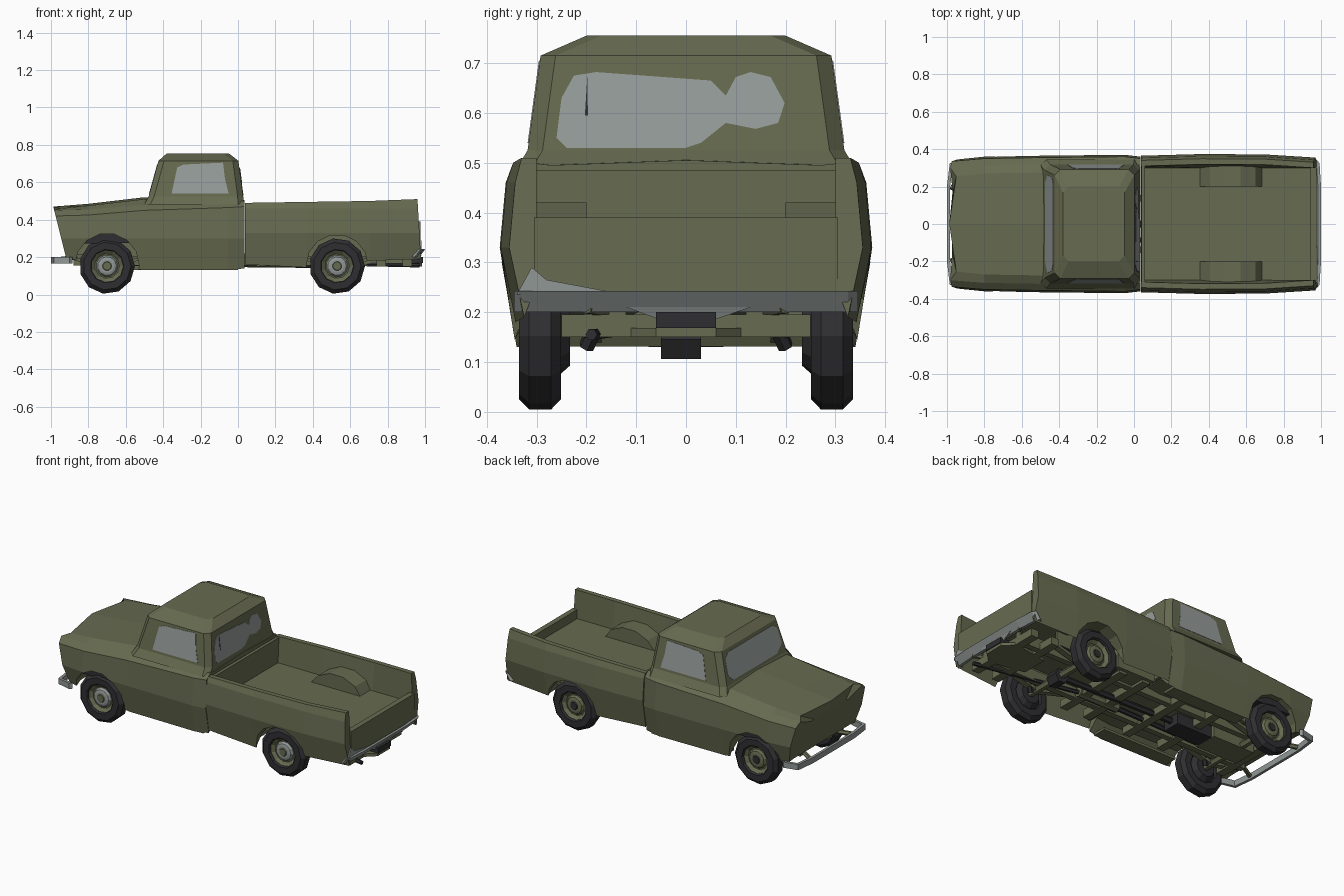
import bpy, bmesh, math
from mathutils import Vector

cube = bpy.data.objects.get("Cube")
if cube:
    bpy.data.objects.remove(cube, do_unlink=True)


def material(name, r, g, b):
    m = bpy.data.materials.new(name)
    m.use_nodes = True
    m.diffuse_color = (r, g, b, 1)
    bsdf = next(n for n in m.node_tree.nodes if n.type == 'BSDF_PRINCIPLED')
    bsdf.inputs["Base Color"].default_value = (r, g, b, 1)
    bsdf.inputs["Roughness"].default_value = 0.7
    return m


OLIVE = material("olive paint", 0.135, 0.146, 0.08)
GLASS = material("grey glass", 0.305, 0.34, 0.33)
STEEL = material("bumper steel", 0.28, 0.31, 0.297)
BLACK = material("black rubber", 0.028, 0.027, 0.03)


def loft(name, rings, mat, closed=False):
    """Skin matching rings of points; cap the ends unless closed."""
    bm = bmesh.new()
    rows = [[bm.verts.new(p) for p in ring] for ring in rings]
    n = len(rows[0])
    pairs = list(zip(rows, rows[1:])) + ([(rows[-1], rows[0])] if closed else [])
    for a, b in pairs:
        for i in range(n):
            j = (i + 1) % n
            bm.faces.new((a[i], a[j], b[j], b[i]))
    if not closed:
        bm.faces.new(rows[0])
        bm.faces.new(rows[-1])
    bmesh.ops.recalc_face_normals(bm, faces=bm.faces)
    mesh = bpy.data.meshes.new(name)
    bm.to_mesh(mesh)
    bm.free()
    mesh.materials.append(mat)
    ob = bpy.data.objects.new(name, mesh)
    bpy.context.scene.collection.objects.link(ob)
    return ob


def prism_y(name, xz, y0, y1, mat):
    return loft(name, [[(x, y, z) for x, z in xz] for y in (y0, y1)], mat)


def prism_z(name, xy, z0, z1, mat):
    return loft(name, [[(x, y, z) for x, y in xy] for z in (z0, z1)], mat)


def box(name, x0, x1, y0, y1, z0, z1, mat):
    return prism_z(name, [(x0, y0), (x1, y0), (x1, y1), (x0, y1)], z0, z1, mat)


def arc(cx, cz, r, n, start=0, sweep=2 * math.pi):
    return [(cx + r * math.cos(start + sweep * i / n),
             cz + r * math.sin(start + sweep * i / n)) for i in range(n)]


def rod(name, a, b, r, mat, sides=6):
    a, b = Vector(a), Vector(b)
    q = (b - a).to_track_quat('Z', 'Y')
    circle = [q @ Vector((u, v, 0)) for u, v in arc(0, 0, r, sides)]
    return loft(name, [[p + c for c in circle] for p in (a, b)], mat)


def mirrored(half):
    return half + [(-y, z) for y, z in reversed(half[1:-1])]


def cut_arch(ob, cx, r):
    """Cut a wheel arch into both sides of a body."""
    for s in (1, -1):
        cutter = prism_y("arch_cutter", arc(cx, 0.155, r, 14), s * 0.2, s * 0.45, OLIVE)
        cutter.hide_render = True
        mod = ob.modifiers.new("arch", 'BOOLEAN')
        mod.operation = 'DIFFERENCE'
        mod.solver = 'EXACT'
        mod.object = cutter
        bpy.context.view_layer.objects.active = ob
        bpy.ops.object.modifier_apply(modifier=mod.name)
        bpy.data.objects.remove(cutter, do_unlink=True)


FRONT_X, REAR_X = -0.70, 0.53

# Hood, fenders and doors: x, sill, floor, half width, fender top, hood top, lean
rings = []
for x, b, floor, w, f, h, lean in [(-0.92, 0.195, 0.2, 0.345, 0.45, 0.47, -0.25),
                                   (-0.80, 0.17, 0.22, 0.36, 0.455, 0.485, 0),
                                   (-0.50, 0.13, 0.2, 0.365, 0.48, 0.52, 0),
                                   (-0.05, 0.13, 0.19, 0.37, 0.495, 0.51, 0),
                                   (0.034, 0.14, 0.2, 0.36, 0.5, 0.505, 0)]:
    half = [(0, floor), (0.27, floor), (w - 0.03, b), (w, 0.3),
            (w - 0.01, f - 0.03), (w - 0.045, f), (w - 0.09, h - 0.01), (0, h)]
    ring = [(x + lean * (z - 0.2), y, z) for y, z in mirrored(half)]
    if lean:
        # Flat nose panel, then a rim notched beside each headlight corner
        rings.append([(x + lean * (z - 0.2), y, z) for y, z in
                      [(y * 0.6, 0.33 + (z - 0.33) * 0.6) for y, z in mirrored(half)]])
        ring = [(px + (0.035 if abs(py) == w - 0.09 else 0), py, pz) for px, py, pz in ring]
    rings.append(ring)
front_body = loft("front_body", rings, OLIVE)
cut_arch(front_body, FRONT_X, 0.172)

# Cab above the belt line: z, front x, back x, half width
CAB = [(0.48, -0.5, 0.03, 0.345), (0.525, -0.478, 0.028, 0.318),
       (0.715, -0.425, 0.002, 0.292), (0.755, -0.38, -0.05, 0.2)]
rings = []
for z, x0, x1, w in CAB:
    c = 0.03
    rings.append([(x0 + c, -w, z), (x1 - c, -w, z), (x1, c - w, z), (x1, w - c, z),
                  (x1 - c, w, z), (x0 + c, w, z), (x0, w - c, z), (x0, c - w, z)])
loft("cab", rings, OLIVE)


def pane(name, side, outline, mat=GLASS, proud=0.002):
    """Thin plate lying on one face of the cab; outline is (along, z)."""
    out = {'front': (-1, 0), 'back': (1, 0), 'left': (0, 1), 'right': (0, -1)}[side]
    rings = []
    for off in (-0.003, proud):
        ring = []
        for u, z in outline:
            t = (z - CAB[1][0]) / (CAB[2][0] - CAB[1][0])
            x0, x1, w = (CAB[1][k] + t * (CAB[2][k] - CAB[1][k]) for k in (1, 2, 3))
            x, y = {'front': (x0, u), 'back': (x1, u), 'left': (u, w), 'right': (u, -w)}[side]
            ring.append((x + out[0] * off, y + out[1] * off, z))
        rings.append(ring)
    loft(name, rings, mat)


SIDE_GLASS = [(-0.355, 0.54), (-0.325, 0.68), (-0.29, 0.695), (-0.08, 0.705),
              (-0.07, 0.62), (-0.05, 0.54)]
pane("left_window", 'left', SIDE_GLASS)
pane("right_window", 'right', SIDE_GLASS)
pane("windshield", 'front', [(-0.2, 0.54), (0.22, 0.54), (0.26, 0.58), (0.25, 0.67),
                             (0.21, 0.695), (-0.21, 0.695), (-0.25, 0.67), (-0.26, 0.58)])
pane("rear_window", 'back', [(-0.26, 0.55), (-0.25, 0.63), (-0.225, 0.675), (-0.18, 0.682),
                             (0.05, 0.665), (0.08, 0.635), (0.1, 0.672), (0.13, 0.682),
                             (0.17, 0.672), (0.198, 0.62), (0.185, 0.58), (0.14, 0.568),
                             (0.08, 0.58), (0.03, 0.54), (0, 0.53), (-0.24, 0.53)])
pane("rear_window_bar", 'back', [(-0.203, 0.595), (-0.197, 0.595), (-0.198, 0.675)], BLACK, 0.004)

# Cargo bed: x, lower edge, top edge, half width, lean
rings = []
for x, b, t, w, lean in [(0.037, 0.16, 0.49, 0.365, 0), (0.36, 0.145, 0.495, 0.374, 0),
                         (0.70, 0.18, 0.5, 0.372, 0), (0.978, 0.19, 0.51, 0.355, -0.06)]:
    half = [(0, 0.28), (0.29, 0.28), (w - 0.03, b), (w, 0.33), (w - 0.012, 0.46),
            (w - 0.025, t), (w - 0.055, t), (0.3, 0.335), (0, 0.335)]
    rings.append([(x + lean * (z - 0.2), y, z) for y, z in mirrored(half)])
bed = loft("cargo_bed", rings, OLIVE)
cut_arch(bed, REAR_X, 0.165)
box("bed_front_wall", 0.04, 0.06, -0.32, 0.32, 0.2, 0.485, OLIVE)
box("tailgate", 0.945, 0.977, -0.305, 0.305, 0.225, 0.39, OLIVE)

# Wheels, arch liners and bed wheel wells
TYRE = [(0.085, -0.035), (0.09, -0.042), (0.128, -0.042), (0.149, -0.022),
        (0.149, 0.022), (0.128, 0.042), (0.09, 0.042), (0.085, 0.035)]
for s, side, cap in ((1, "left", OLIVE), (-1, "right", STEEL)):
    for cx, end in ((FRONT_X, "front"), (REAR_X, "rear")):
        tag, yc = f"{end}_{side}", s * 0.293

        def lathe(name, profile, mat, closed=False):
            loft(name, [[(x, yc + s * y, z) for x, z in arc(cx, 0.152, r, 11)]
                        for r, y in profile], mat, closed)
        lathe("tyre_" + tag, TYRE, BLACK, True)
        lathe("rim_" + tag, [(0.088, -0.02), (0.088, 0.03), (0.066, 0.012)], OLIVE)
        lathe("hub_cap_" + tag, [(0.06, 0.01), (0.05, 0.026), (0.036, 0.03)], cap)
        lathe("hub_centre_" + tag, [(0.026, 0.028), (0.022, 0.035)], BLACK if s > 0 else OLIVE)
        lathe("brake_drum_" + tag, [(0.06, -0.06), (0.087, -0.03), (0.087, -0.015)], BLACK)
    prism_y("arch_liner_" + side, arc(FRONT_X, 0.162, 0.166, 8, 0.75, 1.9),
            s * 0.24, s * 0.325, BLACK)
    prism_y("wheel_well_" + side, [(0.345, 0.325), (0.4, 0.385), (0.48, 0.42), (0.57, 0.42),
                                   (0.65, 0.385), (0.69, 0.325)], s * 0.2, s * 0.31, OLIVE)
    box("wheel_housing_" + side, 0.35, 0.71, s * 0.19, s * 0.2, 0.2, 0.33, OLIVE)

    # Chassis rails, suspension and struts
    box("chassis_rail_" + side, -0.88, 0.93, s * 0.12, s * 0.155, 0.155, 0.22, OLIVE)
    for cx, end in ((FRONT_X, "front"), (REAR_X, "rear")):
        prism_y(f"leaf_spring_{end}_{side}", [(cx - 0.2, 0.19), (cx, 0.135), (cx + 0.2, 0.19),
                                              (cx + 0.2, 0.205), (cx, 0.155), (cx - 0.2, 0.205)],
                s * 0.17, s * 0.205, OLIVE)
        rod(f"damper_{end}_{side}", (cx + 0.03, s * 0.2, 0.13), (cx + 0.1, s * 0.14, 0.26), 0.016, BLACK)
    box("running_board_" + side, -0.5, 0.0, s * 0.25, s * 0.335, 0.13, 0.145, OLIVE)
    rod("bumper_bracket_" + side, (0.86, s * 0.14, 0.2), (0.97, s * 0.2, 0.21), 0.014, OLIVE)
    rod("front_bracket_" + side, (-0.86, s * 0.14, 0.2), (-0.98, s * 0.2, 0.185), 0.014, OLIVE)

# Driveline and underbody
for cx, end in ((FRONT_X, "front"), (REAR_X, "rear")):
    rod("axle_" + end, (cx, -0.27, 0.15), (cx, 0.27, 0.15), 0.022, OLIVE)
prism_y("differential", arc(REAR_X, 0.145, 0.045, 6), -0.05, 0.03, BLACK)
rod("drive_shaft", (-0.28, 0, 0.17), (0.5, 0, 0.155), 0.018, BLACK)
box("engine_sump", -0.78, -0.5, -0.075, 0.075, 0.13, 0.26, OLIVE)
box("gearbox", -0.5, -0.26, -0.055, 0.055, 0.13, 0.24, BLACK)
for x in (-0.84, -0.42, -0.18, 0.1, 0.26, 0.74, 0.88):
    box("cross_member", x, x + 0.05, -0.25, 0.25, 0.15, 0.195, OLIVE)
rod("exhaust_pipe", (-0.6, -0.09, 0.165), (0.05, -0.085, 0.17), 0.014, BLACK)
rod("muffler", (0.05, -0.085, 0.175), (0.32, -0.085, 0.175), 0.03, OLIVE, 8)
rod("tail_pipe", (0.32, -0.085, 0.17), (0.97, -0.19, 0.155), 0.012, BLACK)
box("fuel_tank", 0.08, 0.34, 0.16, 0.27, 0.165, 0.28, OLIVE)
prism_z("spare_carrier", [(0.70, -0.08), (0.92, -0.12), (0.985, -0.06), (0.985, 0.06),
                          (0.92, 0.12), (0.70, 0.08)], 0.15, 0.168, OLIVE)
box("tow_bar", 0.88, 0.99, -0.06, 0.06, 0.168, 0.2, BLACK)


# Bumpers: bowed strips wrapping the corners, the lower edge tucked in by rake
def bumper(name, tip, mid, end, z0, z1, rake):
    d = 0.016 if tip < 0 else -0.016
    half = [(end, 0.345), (mid, 0.325), (tip, 0.2)]
    outer = half + [(x, -y) for x, y in reversed(half)]
    strip = outer + [(x + d, y * 0.96) for x, y in reversed(outer)]
    loft(name, [[(x - r, y, z) for x, y in strip] for z, r in ((z0, rake), (z1, 0))], STEEL)


bumper("front_bumper", -1.0, -0.985, -0.9, 0.165, 0.2, 0)
bumper("rear_bumper", 1.0, 0.992, 0.975, 0.2, 0.242, 0.03)
loft("bumper_centre", [[(x, -0.12, 0.21), (x - 0.02, 0, 0.165), (x, 0.13, 0.21)]
                       for x in (0.972, 0.98)], STEEL)
loft("bumper_corner", [[(x, -0.34, 0.235), (x, -0.31, 0.29), (x, -0.28, 0.265), (x, -0.12, 0.235)]
                       for x in (0.974, 0.981)], STEEL)
